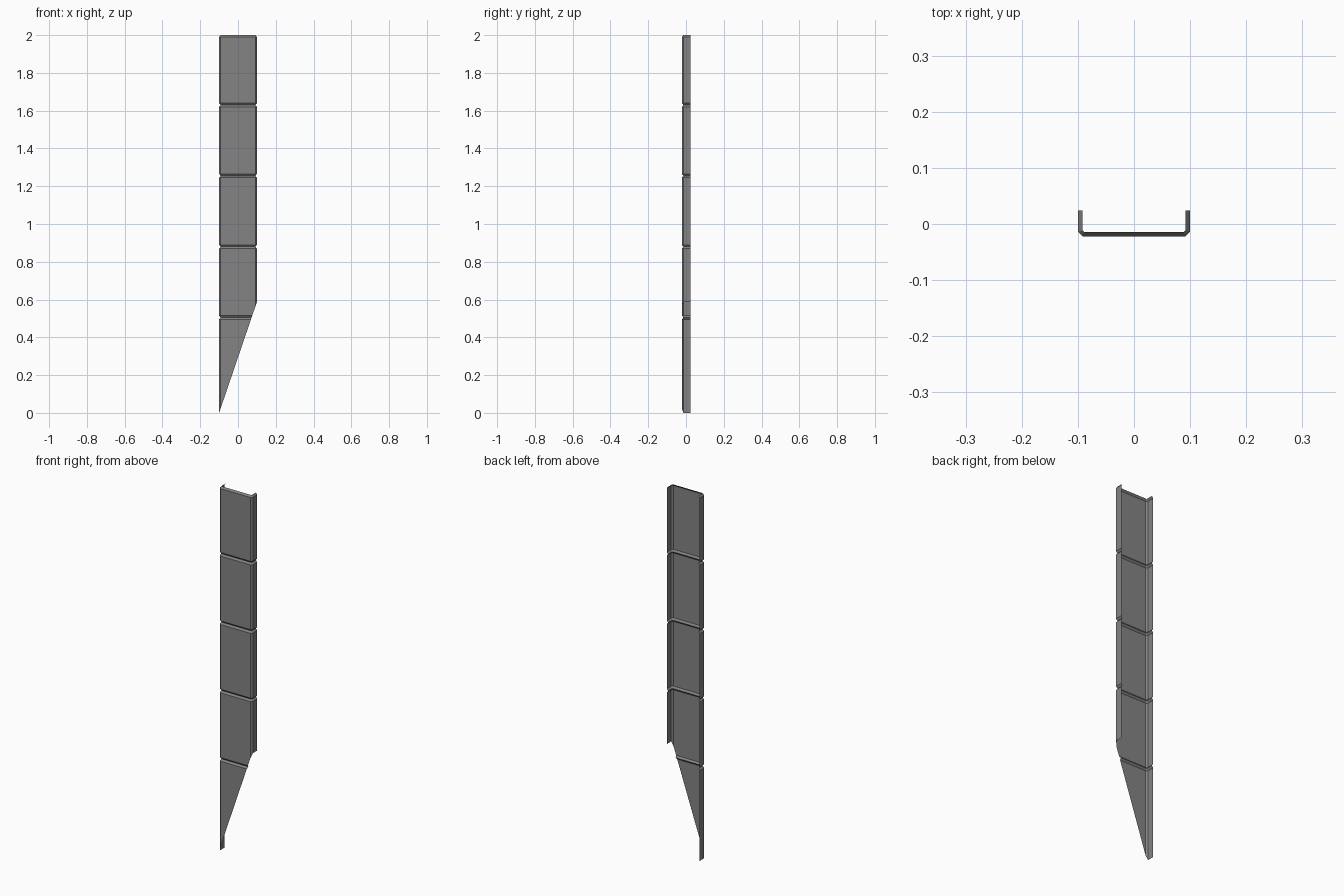
import bpy, bmesh
from mathutils import Vector

if "Cube" in bpy.data.objects:
    bpy.data.objects.remove(bpy.data.objects["Cube"])

HALF_W, FRONT, BACK, HEIGHT = 0.1, -0.022, 0.024, 2.0
CHAMFER, DEPTH, LIP = 0.008, 0.008, 0.01
PITCH, CUT_TOP = 0.375, 0.587

steel = bpy.data.materials.new("dull grey steel")
steel.use_nodes = True
grey = (0.23, 0.23, 0.23, 1)
steel.diffuse_color = grey
steel.node_tree.nodes["Principled BSDF"].inputs["Base Color"].default_value = grey


def channel_profile(inset):
    """Chamfered U section, moved inward by the inset."""
    x, y = HALF_W - inset, FRONT + inset
    c = CHAMFER - inset * 0.586
    left = [(-x, BACK), (-x, y + c), (-x + c, y)]
    return left + [(-px, py) for px, py in reversed(left)]


# Rows up the channel: each panel is bevelled into the groove above it
rows = [(0.0, 0.0)]
for i in range(4, 0, -1):
    z = HEIGHT + 0.005 - PITCH * i
    rows += [(z - LIP, 0.0), (z, DEPTH), (z + LIP, 0.0)]
rows += [(HEIGHT - LIP, 0.0), (HEIGHT, DEPTH)]

# Sheet metal channel lofted through the rows
bm = bmesh.new()
loops = [[bm.verts.new((x, y, z)) for x, y in channel_profile(d)] for z, d in rows]
for low, high in zip(loops, loops[1:]):
    for i in range(len(low) - 1):
        bm.faces.new((low[i], low[i + 1], high[i + 1], high[i]))

# Slanted cut across the lower end
bmesh.ops.bisect_plane(
    bm, geom=bm.verts[:] + bm.edges[:] + bm.faces[:], dist=1e-6,
    plane_co=Vector((-HALF_W, 0, 0)),
    plane_no=Vector((CUT_TOP, 0, -2 * HALF_W)).normalized(), clear_outer=True)

mesh = bpy.data.meshes.new("panelled_channel")
bm.to_mesh(mesh)
bm.free()
mesh.materials.append(steel)
channel = bpy.data.objects.new("panelled_channel", mesh)
bpy.context.collection.objects.link(channel)
